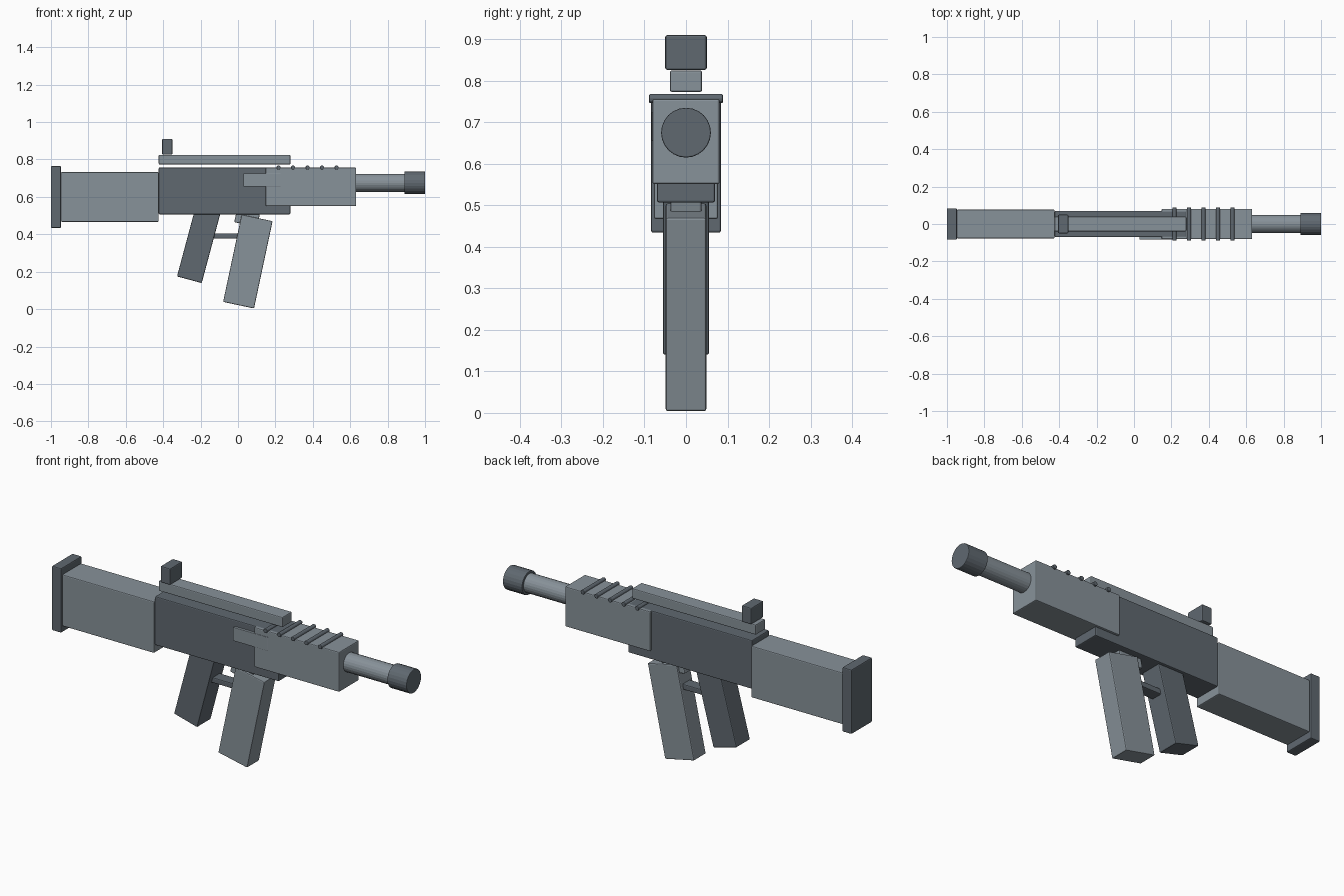
import bpy, bmesh, math
from mathutils import Matrix, Vector

if "Cube" in bpy.data.objects:
    bpy.data.objects.remove(bpy.data.objects["Cube"])


def material(name, rgb):
    m = bpy.data.materials.new(name)
    m.diffuse_color = (*rgb, 1)
    m.use_nodes = True
    m.node_tree.nodes["Principled BSDF"].inputs["Base Color"].default_value = m.diffuse_color
    return m


LIGHT = material("light_steel_grey", (0.245, 0.287, 0.320))
DARK = material("dark_steel_grey", (0.116, 0.140, 0.163))


def finish(name, bm, mat):
    mesh = bpy.data.meshes.new(name)
    bm.to_mesh(mesh)
    bm.free()
    mesh.materials.append(mat)
    obj = bpy.data.objects.new(name, mesh)
    bpy.context.collection.objects.link(obj)
    return obj


def soften(obj, width):
    mod = obj.modifiers.new("edge_bevel", 'BEVEL')
    mod.width = width
    mod.segments = 2
    mod.limit_method = 'ANGLE'
    mod.angle_limit = math.radians(40)


def box(name, x, y, z, mat, tilt=0, bevel=0.005):
    """Box from (min, max) ranges, tilted about its centre in the side plane."""
    bm = bmesh.new()
    bmesh.ops.create_cube(bm, size=1)
    size = [r[1] - r[0] for r in (x, y, z)]
    centre = Vector([(r[0] + r[1]) / 2 for r in (x, y, z)])
    bm.transform(Matrix.Translation(centre) @ Matrix.Rotation(math.radians(tilt), 4, 'Y')
                 @ Matrix.Diagonal((*size, 1)))
    obj = finish(name, bm, mat)
    soften(obj, bevel)
    return obj


def slab(name, foot, width, length, half_y, tilt, mat):
    """Leaning box placed by the centre of its lower end."""
    a = math.radians(tilt)
    cx = foot[0] + math.sin(a) * length / 2
    cz = foot[1] + math.cos(a) * length / 2
    return box(name, (cx - width / 2, cx + width / 2), (-half_y, half_y),
               (cz - length / 2, cz + length / 2), mat, tilt)


def rod(name, centre, radius, length, axis, sides, mat, bevel=0.0):
    bm = bmesh.new()
    bmesh.ops.create_cone(bm, cap_ends=True, segments=sides, radius1=radius,
                          radius2=radius, depth=length)
    bm.transform(Matrix.Translation(centre) @ Matrix.Rotation(math.pi / 2, 4, axis))
    obj = finish(name, bm, mat)
    if bevel:
        soften(obj, bevel)
    return obj


# Stock and butt plate
box("stock", (-0.947, -0.424), (-0.077, 0.077), (0.467, 0.732), LIGHT)
box("butt_plate", (-1.0, -0.947), (-0.084, 0.084), (0.434, 0.765), DARK)

# Main body
box("receiver", (-0.424, 0.28), (-0.07, 0.07), (0.507, 0.757), DARK)
box("handguard", (0.148, 0.632), (-0.081, 0.081), (0.551, 0.756), LIGHT)
box("side_plate", (0.03, 0.228), (-0.083, -0.06), (0.655, 0.725), LIGHT, bevel=0.002)

# Barrel and muzzle
rod("barrel", (0.75, 0, 0.675), 0.048, 0.30, 'Y', 24, LIGHT)
rod("muzzle", (0.945, 0, 0.675), 0.06, 0.11, 'Y', 24, DARK, 0.003)

# Rail and rear sight
box("top_rail", (-0.424, 0.28), (-0.039, 0.039), (0.773, 0.825), LIGHT)
box("rear_sight", (-0.406, -0.351), (-0.05, 0.05), (0.826, 0.910), DARK)

# Raised ribs across the handguard
for i in range(5):
    rod(f"handguard_rib_{i + 1}", (0.217 + 0.0775 * i, 0, 0.757), 0.011, 0.178,
        'X', 12, DARK, 0.003)

# Grip, magazine and the parts between them
slab("grip", (-0.26, 0.157), 0.137, 0.42, 0.056, 15, DARK)
slab("magazine", (0.003, 0.021), 0.169, 0.477, 0.049, 12, LIGHT)
slab("magazine_collar", (0.041, 0.452), 0.125, 0.09, 0.037, 12, LIGHT)
box("trigger_guard", (-0.155, 0.04), (-0.03, 0.03), (0.377, 0.405), DARK)
